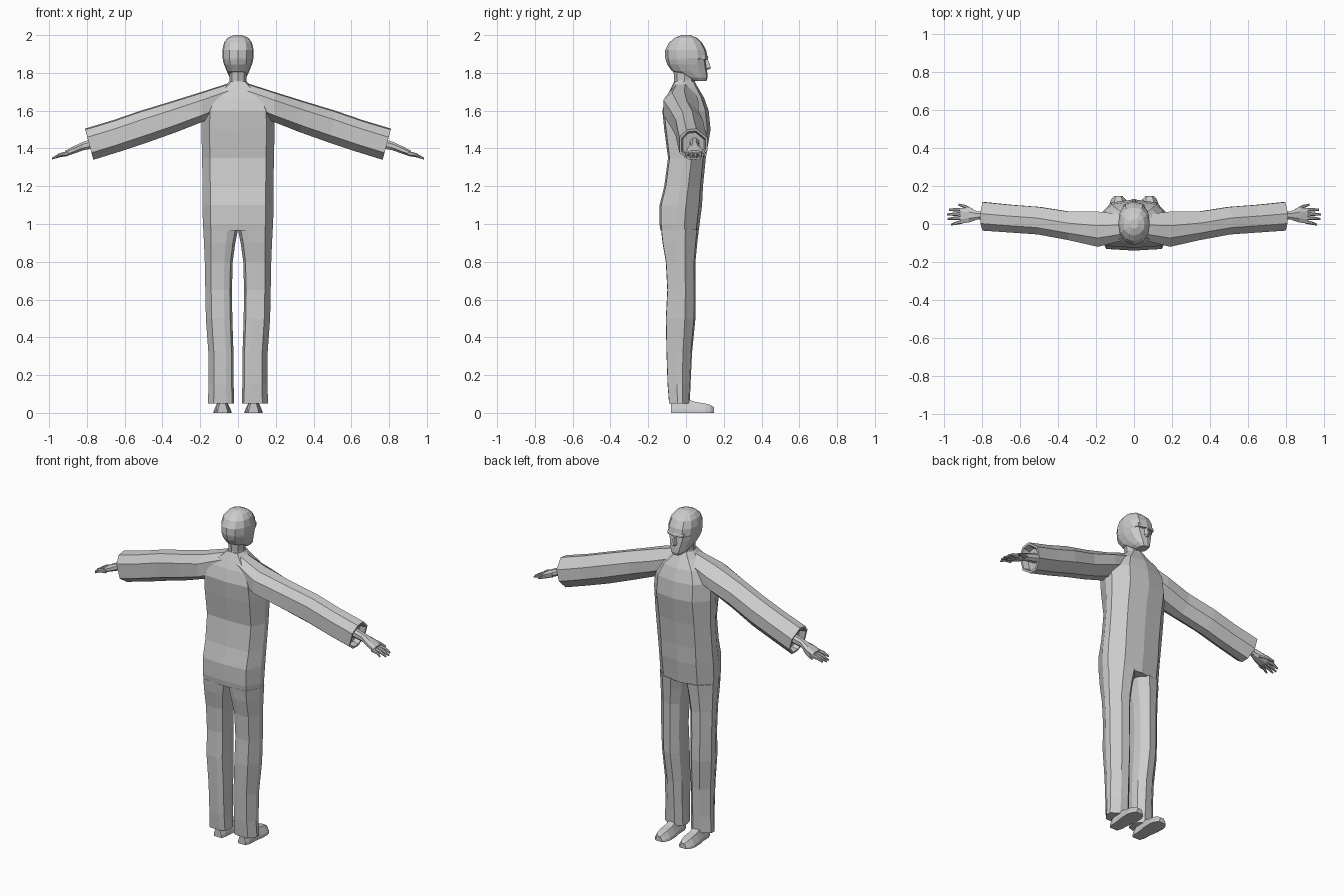
import bpy, bmesh

grey = bpy.data.materials.new("plain grey")
grey.diffuse_color = (0.6, 0.6, 0.6, 1)


def loft(name, rings, mirror=False):
    """Skin a list of equal-length rings, close both ends."""
    bm = bmesh.new()
    loops = [[bm.verts.new(p) for p in ring] for ring in rings]
    n = len(loops[0])
    for a, b in zip(loops, loops[1:]):
        for i in range(n):
            j = (i + 1) % n
            bm.faces.new((a[i], a[j], b[j], b[i]))
    bm.faces.new(loops[0])
    bm.faces.new(loops[-1])
    bmesh.ops.recalc_face_normals(bm, faces=bm.faces)
    mesh = bpy.data.meshes.new(name)
    bm.to_mesh(mesh)
    bm.free()
    mesh.materials.append(grey)
    ob = bpy.data.objects.new(name, mesh)
    bpy.context.collection.objects.link(ob)
    if mirror:
        ob.modifiers.new("mirror", "MIRROR")
    return ob


def symmetric(half, w, yb, yf, z):
    """Ring in plan from a half outline: (width fraction, back-to-front fraction)."""
    pts = [(u * w, yb + v * (yf - yb), z) for u, v in half]
    return pts + [(-x, y, z) for x, y, z in reversed(pts) if x > 1e-6]


OCT = [(-1, -.45), (-1, .45), (-.45, 1), (.45, 1), (1, .45), (1, -.45), (.45, -1), (-.45, -1)]
SLEEVE = [(-1, -.55), (-1, .45), (-.5, .93), (.2, 1), (1, .4), (1, -.4), (.4, -1), (-.3, -1)]


def along_x(x, y0, y1, z0, z1, lean=0, shape=OCT, s=1):
    """Ring standing across the x axis."""
    return [(x + lean * v * s, (y0 + y1) / 2 + s * u * (y1 - y0) / 2,
             (z0 + z1) / 2 + s * v * (z1 - z0) / 2) for u, v in shape]


# Torso: width, back, front at each height
body = [(0, 0), (.78, .04), (1, .42), (.98, .62), (.62, .93), (0, 1)]
torso = [(.965, .183, -.135, .068), (1.0, .186, -.14, .072), (1.1, .188, -.14, .085),
         (1.2, .188, -.115, .09), (1.35, .19, -.095, .105), (1.5, .194, -.115, .13),
         (1.6, .19, -.125, .12), (1.67, .15, -.105, .095), (1.72, .085, -.08, .065),
         (1.755, .045, -.062, .045)]
loft("torso", [symmetric(body, w, b, f, z) for z, w, b, f in torso])

# Neck
neck = [(0, 0), (.7, .15), (1, .5), (.7, .85), (0, 1)]
loft("neck", [symmetric(neck, w, b, f, z) for z, w, b, f in
              [(1.72, .06, -.07, .055), (1.76, .044, -.062, .045), (1.83, .048, -.068, .05)]])

# Head
skull = [(0, 0), (.55, .07), (.92, .27), (1, .52), (.9, .78), (.55, .96), (0, 1)]
head = [(1.757, .028, .035, .108), (1.775, .044, -.005, .114), (1.81, .06, -.075, .112),
        (1.845, .074, -.1, .107), (1.868, .08, -.107, .104), (1.88, .082, -.11, .115),
        (1.92, .083, -.11, .107), (1.96, .074, -.09, .085), (1.985, .055, -.06, .058),
        (2.0, .022, -.024, .024)]
loft("head", [symmetric(skull, w, b, f, z) for z, w, b, f in head])

# Nose and brow ridge
loft("nose", [symmetric([(0, 0), (1, 0), (.4, 1), (0, 1)], w, .09, f, z) for z, w, f in
              [(1.815, .014, .115), (1.825, .018, .132), (1.875, .009, .115)]])
loft("brow", [symmetric([(0, 0), (1, 0), (.9, .6), (0, 1)], .06, .08, f, z) for z, f in
              [(1.872, .116), (1.884, .118), (1.893, .112)]])

# Sleeves: the last two rings form the hollow cuff
arm = [(.05, -.085, .05, 1.6, 1.745, 0), (.19, -.12, .065, 1.54, 1.7, 0),
       (.34, -.085, .065, 1.485, 1.65, .01), (.5, -.055, .09, 1.43, 1.6, .015),
       (.64, -.045, .1, 1.385, 1.55, .02), (.788, -.035, .115, 1.34, 1.505, .022)]
rings = [along_x(*r, SLEEVE) for r in arm]
rings.append(along_x(*arm[-1], SLEEVE, .85))
rings.append(along_x(.75, *arm[-1][1:], SLEEVE, .75))
loft("sleeve", rings, True)

# Hands
loft("hand", [along_x(*r) for r in
              [(.74, .02, .07, 1.405, 1.46), (.82, .025, .065, 1.39, 1.435),
               (.87, .008, .085, 1.372, 1.412), (.915, .002, .085, 1.358, 1.388)]], True)

# Fingers and thumb: root y, tip x, tip y, tip z
for i, (y, tx, ty, tz) in enumerate([(.012, .963, -.003, 1.352), (.033, .982, .027, 1.346),
                                     (.054, .985, .05, 1.346), (.075, .975, .075, 1.35)]):
    loft(f"finger_{i + 1}", [along_x(.9, y - .01, y + .01, 1.36, 1.386),
                             along_x((tx + .91) / 2, (y + ty) / 2 - .009, (y + ty) / 2 + .009,
                                     tz + .007, tz + .026),
                             along_x(tx, ty - .005, ty + .005, tz - .004, tz + .006)], True)
loft("thumb", [along_x(.85, .055, .08, 1.38, 1.405), along_x(.885, .08, .1, 1.372, 1.392),
               along_x(.925, .097, .108, 1.36, 1.372)], True)

# Trouser legs: inner x, outer x, back, front at each height
trouser = [(0, .45), (.08, .1), (.3, .02), (.78, .03), (1, .42), (.98, .65), (.65, .95), (.3, 1),
           (.05, .75)]
legs = [(.97, .0, .184, -.136, .068), (.9, .014, .18, -.128, .06), (.8, .028, .176, -.11, .05),
        (.65, .032, .173, -.102, .05), (.5, .03, .17, -.11, .05), (.32, .024, .157, -.106, .032),
        (.15, .023, .155, -.1, .024), (.05, .02, .16, -.092, .02)]
loft("trouser_leg", [[(a + u * (b - a), yb + v * (yf - yb), z) for u, v in trouser]
                     for z, a, b, yb, yf in legs], True)

# Shoes, lofted heel to toe: y, half width, top height
shoe = [(-1, 0), (-.95, .3), (-.5, 1), (.5, 1), (.95, .3), (1, 0)]
loft("shoe", [[(.082 + u * w, y, v * h) for u, v in shoe] for y, w, h in
              [(-.08, .026, .055), (-.05, .036, .075), (.0, .038, .075), (.05, .046, .058),
               (.1, .048, .05), (.13, .038, .042), (.147, .022, .03)]], True)
